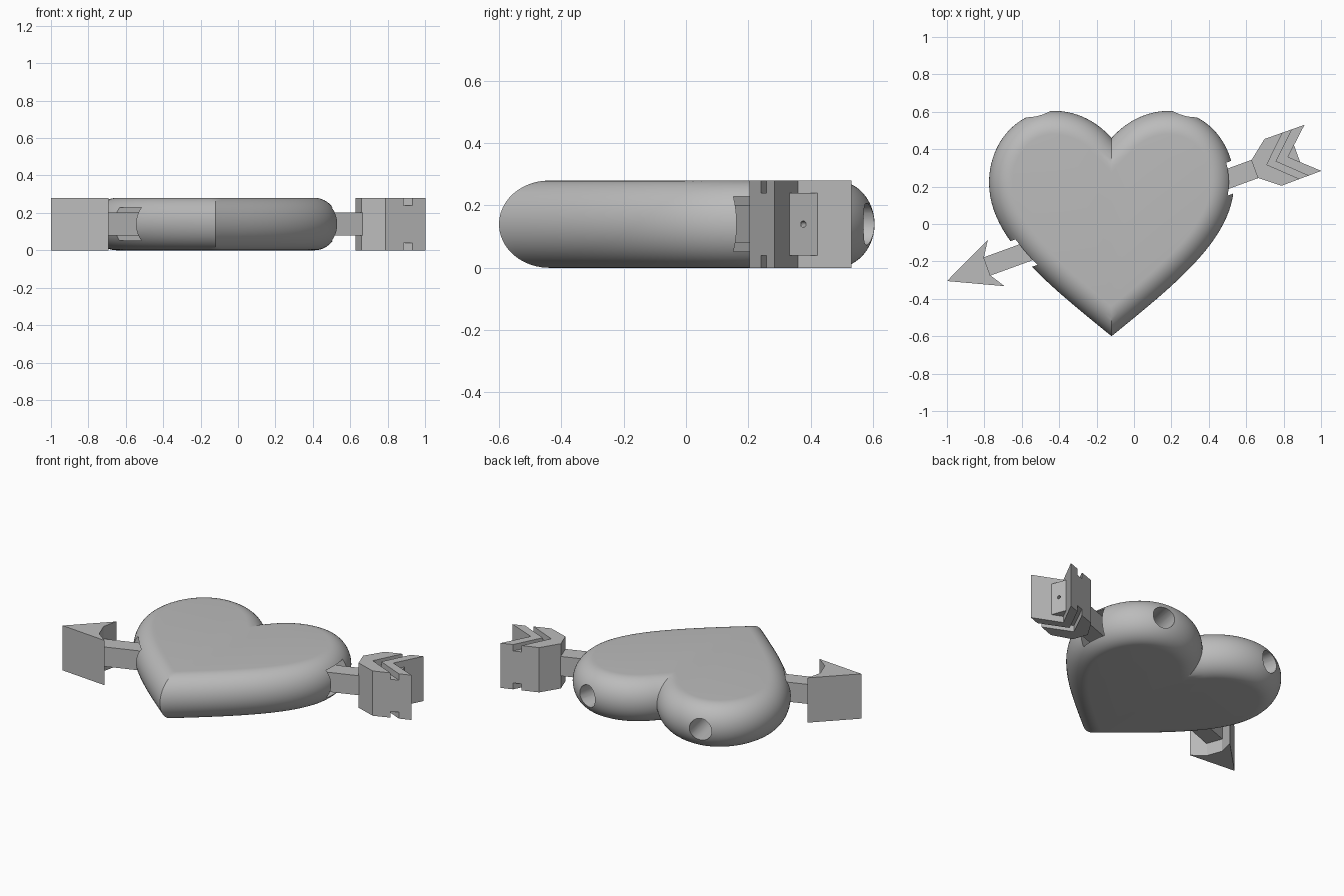
import bpy, bmesh, math
from mathutils import Vector, Matrix
from mathutils.geometry import interpolate_bezier

if "Cube" in bpy.data.objects:
    bpy.data.objects.remove(bpy.data.objects["Cube"])

HEIGHT = 0.28
MID = HEIGHT / 2
ROUND = 0.125          # width of the rounded heart rim
HEART_X = -0.12

grey = bpy.data.materials.new("plain_grey")
grey.use_nodes = True
grey.diffuse_color = (0.5, 0.5, 0.5, 1)
grey.node_tree.nodes["Principled BSDF"].inputs["Base Color"].default_value = (0.5, 0.5, 0.5, 1)

# Arrow frame: origin at the tip, local x runs along the shaft to the tail
ARROW = Matrix.Translation((-1, -0.305, 0)) @ Matrix.Rotation(math.radians(20), 4, 'Z')


def add_object(name, bm, matrix=Matrix()):
    bmesh.ops.recalc_face_normals(bm, faces=bm.faces)
    mesh = bpy.data.meshes.new(name)
    bm.to_mesh(mesh)
    bm.free()
    mesh.materials.append(grey)
    mesh.transform(matrix)
    ob = bpy.data.objects.new(name, mesh)
    bpy.context.collection.objects.link(ob)
    return ob


def prism(name, outline, z0, z1, matrix=ARROW):
    bm = bmesh.new()
    face = bm.faces.new([bm.verts.new((x, y, z0)) for x, y in outline])
    ext = bmesh.ops.extrude_face_region(bm, geom=[face])
    top = [v for v in ext["geom"] if isinstance(v, bmesh.types.BMVert)]
    bmesh.ops.translate(bm, verts=top, vec=(0, 0, z1 - z0))
    return add_object(name, bm, matrix)


def mirrored(half):
    """Close an outline by reflecting it over the arrow axis."""
    return half + [(x, -y) for x, y in reversed(half) if y]


def bar(name, s0, s1, half_width, half_height):
    return prism(name, mirrored([(s0, half_width), (s1, half_width)]),
                 MID - half_height, MID + half_height)


def rod(name, radius, length, matrix, sides=32):
    bm = bmesh.new()
    bmesh.ops.create_cone(bm, cap_ends=True, segments=sides, radius1=radius,
                          radius2=radius, depth=length)
    return add_object(name, bm, matrix)


def apply(ob, mod):
    bpy.context.view_layer.objects.active = ob
    bpy.ops.object.modifier_apply(modifier=mod.name)


def cut(ob, cutters):
    for cutter in cutters:
        cutter.hide_render = True
        mod = ob.modifiers.new("cut", 'BOOLEAN')
        mod.operation = 'DIFFERENCE'
        mod.solver = 'EXACT'
        mod.object = cutter
        apply(ob, mod)
        bpy.data.objects.remove(cutter)


def heart_half_outline():
    knots = [((0, .46), (.09, .56), (.2, .605), (.31, .605)),
             ((.31, .605), (.5, .605), (.655, .44), (.655, .22)),
             ((.655, .22), (.655, -.08), (.33, -.33), (0, -.6))]
    pts = []
    for seg in knots:
        pts += interpolate_bezier(*[Vector(p) for p in seg], 25)[bool(pts):]
    # run on past the centre line so that the inset rows meet in a mitre
    first, last = (pts[0] - pts[1]).normalized(), (pts[-1] - pts[-2]).normalized()
    return [pts[0] + first * 0.3] + pts + [pts[-1] + last * 0.1]


# Heart: rows of inset outlines, trimmed at the centre line and mirrored
def build_heart():
    pts = heart_half_outline()
    normals = []
    for i in range(len(pts)):
        t = (pts[min(i + 1, len(pts) - 1)] - pts[max(i - 1, 0)]).normalized()
        normals.append(Vector((t.y, -t.x)))
    bm = bmesh.new()
    rows = []
    steps = 24
    for k in range(steps + 1):
        a = math.pi * (k / steps - 0.5)
        inset = ROUND * (1 - math.cos(a))
        rows.append([bm.verts.new((*(p + n * inset), MID + MID * math.sin(a)))
                     for p, n in zip(pts, normals)])
    for low, high in zip(rows, rows[1:]):
        for i in range(len(pts) - 1):
            bm.faces.new((low[i], low[i + 1], high[i + 1], high[i]))
    bm.faces.new(rows[0])
    bm.faces.new(rows[-1])
    bmesh.ops.bisect_plane(bm, geom=bm.verts[:] + bm.edges[:] + bm.faces[:], dist=1e-5,
                           plane_co=(0, 0, 0), plane_no=(1, 0, 0), clear_inner=True)
    ob = add_object("heart", bm)
    mod = ob.modifiers.new("mirror", 'MIRROR')
    mod.merge_threshold = 0.0005
    apply(ob, mod)
    ob.data.transform(Matrix.Translation((HEART_X, 0, 0)))
    return ob


heart = build_heart()

# Shaft channel through the heart and a round hole in the back of each lobe
cutters = [bar("channel_cutter", 0.2, 1.85, 0.084, 0.088)]
for side in (-1, 1):
    place = (Matrix.Translation((HEART_X + side * 0.385, 0.56, MID))
             @ Matrix.Rotation(math.radians(-12 * side), 4, 'Z')
             @ Matrix.Rotation(math.radians(90), 4, 'X'))
    cutters.append(rod("lobe_hole_cutter", 0.067, 0.4, place))
cut(heart, cutters)
bpy.ops.object.select_all(action='DESELECT')
heart.select_set(True)
bpy.context.view_layer.objects.active = heart
bpy.ops.object.shade_smooth_by_angle(angle=math.radians(30))

# Arrow shaft, with a pin hole in its tail end
shaft = bar("arrow_shaft", 0.2, 1.99, 0.052, 0.061)
tail_block = bar("tail_block", 1.9, 1.992, 0.05, 0.1)
pin = ARROW @ Matrix.Translation((1.99, 0, MID)) @ Matrix.Rotation(math.radians(90), 4, 'Y')
cut(tail_block, [rod("pin_cutter", 0.01, 0.1, pin, 16)])
cut(shaft, [rod("pin_cutter", 0.01, 0.1, pin, 16)])

# Arrow head with swept-back barbs
prism("arrow_head", mirrored([(0, 0), (0.28, 0.131), (0.228, 0.05)]), 0, HEIGHT)

# Tail feathers with a chevron groove above and below
feathers = prism("tail_feathers",
                 mirrored([(1.75, 0.05), (1.855, 0.133), (2.082, 0.131), (1.94, 0)]),
                 0, HEIGHT)
groove = mirrored([(1.82, 0), (2.03, 0.2), (2.08, 0.2), (1.87, 0)])
groove = [(1.82, 0), (2.03, 0.2), (2.08, 0.2), (1.87, 0), (2.08, -0.2), (2.03, -0.2)]
cut(feathers, [prism("groove_cutter", groove, z, z + 0.08) for z in (-0.04, HEIGHT - 0.04)])
